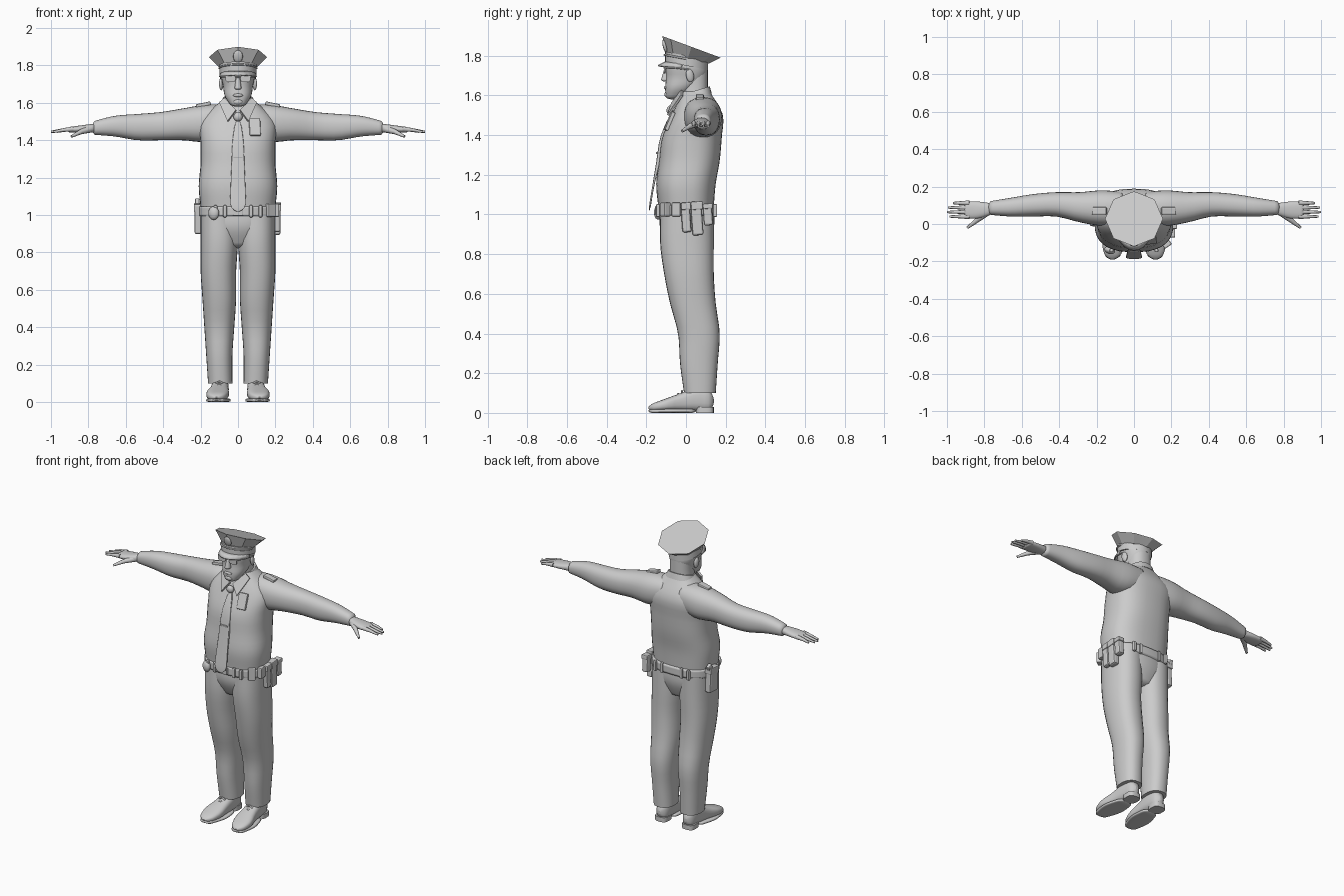
import bpy, bmesh
from math import sin, cos, pi, radians, sqrt, copysign
from mathutils import Matrix, Vector, Euler

default_cube = bpy.data.objects.get("Cube")
if default_cube:
    bpy.data.objects.remove(default_cube)

GREY = (0.6, 0.6, 0.6, 1)
material = bpy.data.materials.new("plain grey")
material.use_nodes = True
material.diffuse_color = GREY
material.node_tree.nodes["Principled BSDF"].inputs["Base Color"].default_value = GREY

# Which limits describe a cross-section, for each lofting axis
LIMITS = {'x': ("front", "back", "bottom", "top"),
          'y': ("inner", "outer", "bottom", "top"),
          'z': ("inner", "outer", "front", "back")}


def finish(name, data, mirror):
    part = bpy.data.objects.new(name, data)
    bpy.context.collection.objects.link(part)
    data.materials.append(material)
    if mirror:
        part.modifiers.new("mirror", 'MIRROR').use_mirror_merge = False
    return part


def from_bmesh(name, bm, mirror, smooth):
    bmesh.ops.recalc_face_normals(bm, faces=bm.faces)
    for face in bm.faces:
        face.smooth = smooth and len(face.verts) <= 4
    mesh = bpy.data.meshes.new(name)
    bm.to_mesh(mesh)
    bm.free()
    return finish(name, mesh, mirror)


def flow(values, t):
    """Smooth curve through evenly spaced values, or a constant."""
    if not isinstance(values, list):
        return values
    last = len(values) - 1
    i = min(int(t * last), last - 1)
    u = t * last - i
    p, q = values[i], values[i + 1]
    before = values[i - 1] if i else p + p - q
    after = values[i + 2] if i + 2 <= last else q + q - p
    slope_p, slope_q = (q - before) / 2, (after - p) / 2
    ease = u * u * (3 - 2 * u)
    return p + (q - p) * ease + u * (1 - u) * (slope_p * (1 - u) - slope_q * u)


def loft(name, axis, start, end, sides=28, steps=16, power=2.3, dome=0, lean=0,
         mirror=False, smooth=True, **limits):
    """Skin between rounded sections whose limits flow from start to end."""
    if "outer" in limits and "inner" not in limits:
        limits["inner"] = [-v for v in limits["outer"]] if isinstance(limits["outer"], list) else -limits["outer"]
    bm = bmesh.new()
    rings = []
    for k in range(steps + 1):
        t = (1 - cos(pi * k / steps)) / 2
        a_low, a_high, b_low, b_high = (flow(limits[key], t) for key in LIMITS[axis])
        edge = min(t, 1 - t)
        scale = max(.2, sqrt(1 - (1 - edge / dome) ** 2)) if edge < dome else 1
        along = start + (end - start) * t
        ring = []
        for i in range(sides):
            angle = 2 * pi * i / sides
            c, s = (copysign(abs(v) ** (2 / power), v) * scale / 2 for v in (cos(angle), sin(angle)))
            a = (a_low + a_high) / 2 + c * (a_high - a_low)
            b = (b_low + b_high) / 2 + s * (b_high - b_low)
            spot = {'x': (along, a, b), 'y': (a, along, b), 'z': (a, b, along + flow(lean, t) * b)}
            ring.append(bm.verts.new(spot[axis]))
        rings.append(ring)
    for ring, following in zip(rings, rings[1:]):
        for i in range(sides):
            bm.faces.new((ring[i - 1], ring[i], following[i], following[i - 1]))
    bm.faces.new(rings[0])
    bm.faces.new(rings[-1])
    return from_bmesh(name, bm, mirror, smooth)


def placed(location, size, turn):
    return Matrix.LocRotScale(Vector(location), Euler([radians(v) for v in turn]), Vector(size))


def box(name, location, size, turn=(0, 0, 0), bevel=.006, mirror=False):
    bm = bmesh.new()
    bmesh.ops.create_cube(bm, size=1, matrix=placed(location, size, turn))
    bmesh.ops.bevel(bm, geom=bm.edges[:], offset=bevel, segments=2, affect='EDGES', profile=.5)
    return from_bmesh(name, bm, mirror, smooth=False)


def ball(name, location, size, turn=(0, 0, 0), mirror=False):
    bm = bmesh.new()
    bmesh.ops.create_uvsphere(bm, u_segments=16, v_segments=10, radius=1, matrix=placed(location, size, turn))
    return from_bmesh(name, bm, mirror, smooth=True)


def tube(name, points, thick, thin=None, mirror=False):
    curve = bpy.data.curves.new(name, 'CURVE')
    curve.dimensions = '3D'
    curve.bevel_depth, curve.bevel_resolution, curve.use_fill_caps = thick, 2, True
    spline = curve.splines.new('POLY')
    spline.points.add(len(points) - 1)
    for i, (point, location) in enumerate(zip(spline.points, points)):
        point.co = (*location, 1)
        point.radius = 1 + ((thin or thick) / thick - 1) * i / (len(points) - 1)
    spline.use_smooth = True
    return finish(name, curve, mirror)


def panel(name, quads, thickness, mirror=False, smooth=False):
    bm = bmesh.new()
    for quad in quads:
        bm.faces.new([bm.verts.new(corner) for corner in quad])
    bmesh.ops.remove_doubles(bm, verts=bm.verts, dist=.0005)
    part = from_bmesh(name, bm, mirror, smooth)
    shell = part.modifiers.new("thickness", 'SOLIDIFY')
    shell.thickness, shell.offset = thickness, 0
    return part


def pouch(name, x, y, z, width, height):
    """Belt pouch with a closing flap."""
    box(name, (x, y, z), (.04, width, height), (4, 0, 0), bevel=.01)
    box(name + "_flap", (x * 1.01, y, z + height * .38), (.044, width + .004, height / 4), (4, 0, 0))


# Shirt and sleeves
loft("shirt", 'z', 1.04, 1.62, sides=36, steps=24, power=2.5,
     outer=[.2, .21, .2, .2, .2, .08],
     front=[-.14, -.15, -.135, -.12, -.07, -.02],
     back=[.14, .15, .17, .18, .185, .12])
loft("sleeve", 'x', .05, .78, steps=24, dome=.02, mirror=True,
     front=[0, -.01, .01, .04, .04, .04, .05],
     back=[.17, .18, .17, .17, .16, .14, .12],
     bottom=[1.42, 1.39, 1.4, 1.4, 1.4, 1.42, 1.43],
     top=[1.59, 1.59, 1.57, 1.55, 1.54, 1.53, 1.5])

# Collar, tie, badge and shoulder straps
loft("collar_band", 'z', 1.57, 1.61, steps=4, lean=.3, outer=[.1, .08], front=-.04, back=[.13, .12])
panel("collar_flap", [((.01, -.07, 1.56), (.055, -.09, 1.5), (.1, -.02, 1.6), (.07, -.02, 1.625))],
      thickness=.012, mirror=True)
loft("tie", 'z', 1.02, 1.51, power=6, dome=.1,
     outer=[.045, .04, .035, .03, .015],
     front=[-.19, -.17, -.15, -.13, -.08],
     back=[-.18, -.16, -.13, -.1, -.06])
ball("tie_knot", (0, -.08, 1.525), (.024, .018, .024))
box("tie_clip", (0, -.145, 1.31), (.05, .012, .01), bevel=.002)
box("chest_badge", (.09, -.082, 1.47), (.06, .02, .1), (-22, 0, 6))
box("shoulder_strap", (.185, .07, 1.59), (.08, .04, .02), (0, 12, 0), mirror=True)

# Hands
loft("palm", 'x', .76, .91, dome=.1, mirror=True,
     front=[.05, .03, .03], back=[.11, .12, .12], bottom=1.44, top=[1.49, 1.47])
for i, finger in enumerate(("index", "middle", "ring", "little")):
    y, tip = .04 + .024 * i, 1 - .01 * (i - 1.2) ** 2
    tube(finger + "_finger", [(.88, y, 1.46), (.93, y, 1.455), (tip, y, 1.445)], thick=.014, thin=.006, mirror=True)
tube("thumb", [(.79, .06, 1.46), (.84, .02, 1.445), (.89, -.02, 1.42)], thick=.02, thin=.007, mirror=True)

# Trousers
loft("trouser_hips", 'z', .82, 1.04, dome=.1, outer=[.1, .18, .2], front=[-.08, -.13, -.13], back=[.1, .14, .14])
loft("trouser_leg", 'z', .1, 1, steps=24, mirror=True,
     inner=[.03, .03, .02, .01, .01, 0, 0],
     outer=[.16, .17, .18, .19, .2, .2, .2],
     front=[-.01, -.03, -.04, -.08, -.11, -.13, -.13],
     back=[.15, .16, .17, .15, .14, .14, .14])

# Shoes
loft("shoe", 'y', .14, -.19, dome=.1, power=2.7, mirror=True,
     inner=[.06, .05, .05, .05, .08], outer=[.13, .14, .15, .17, .15],
     bottom=.01, top=[.11, .13, .1, .07, .04])
loft("shoe_sole", 'y', .05, -.19, dome=.1, power=4, mirror=True,
     inner=[.05, .04, .08], outer=[.14, .17, .15], bottom=0, top=.02)
loft("shoe_heel", 'z', 0, .03, steps=2, power=3, mirror=True, inner=.055, outer=.14, front=.05, back=.14)
for i in range(3):
    y, z = -.02 - .02 * i, .11 - .014 * i
    tube("shoe_lace", [(.08, y, z - .01), (.1, y, z), (.12, y, z - .01)], thick=.005, mirror=True)

# Belt and carried gear
loft("belt", 'z', .99, 1.05, steps=6, sides=36, power=2.5, dome=.01, outer=.207, front=-.146, back=.153)
box("belt_buckle", (0, -.147, 1.02), (.055, .016, .05))
for side, y in (("front", -.141), ("back", .147)):
    for x in (.07, .12):
        box("belt_keeper_" + side, (x, y, 1.02), (.02, .02, .065), mirror=True)
ball("cuff_pouch", (-.13, -.14, 1.01), (.03, .02, .036), (0, 0, -20))
box("front_pouch", (.17, -.1, 1.025), (.045, .05, .07), (0, 0, 35))
box("small_side_pouch", (.205, -.05, 1.025), (.03, .045, .07))
pouch("light_pouch", .207, 0, .985, width=.046, height=.15)
pouch("radio_pouch", .207, .055, .98, width=.056, height=.17)
pouch("spray_pouch", .207, .11, 1, width=.046, height=.11)
pouch("holster", -.212, .035, .98, width=.085, height=.16)
box("pistol_grip", (-.218, .065, 1.06), (.024, .035, .05), (-25, 0, 0))

# Head and neck
loft("neck", 'z', 1.54, 1.74, outer=[.08, .07, .07], front=-.03, back=.11)
loft("head", 'z', 1.58, 1.8, steps=20, dome=.05,
     outer=[.035, .07, .08, .09, .08],
     front=[-.1, -.105, -.1, -.1, -.08],
     back=[-.03, .04, .1, .11, .09])
loft("nose", 'z', 1.67, 1.735, dome=.15, outer=[.02, .01], front=[-.128, -.11], back=-.08)
ball("lips", (0, -.102, 1.64), (.027, .01, .009))
ball("chin", (0, -.095, 1.605), (.026, .014, .016))
ball("ear", (.09, .02, 1.7), (.011, .02, .034), (10, 0, 12), mirror=True)

# Glasses
loft("glasses_lens", 'y', -.112, -.104, steps=1, power=3, mirror=True, inner=.013, outer=.067, bottom=1.71, top=1.75)
tube("glasses_bridge", [(-.02, -.11, 1.74), (.02, -.11, 1.74)], thick=.004)
tube("glasses_arm", [(.066, -.106, 1.74), (.09, -.06, 1.74), (.094, .015, 1.73)], thick=.004, mirror=True)

# Peaked cap: flared eight-sided crown, band, visor, cord and badge
loft("cap_crown", 'z', 1.79, 1.855, sides=8, steps=1, power=2, smooth=False, lean=[-.26, -.37],
     outer=[.1, .155], front=[-.095, -.12], back=[.115, .175])
loft("cap_band", 'z', 1.75, 1.8, steps=2, power=2, lean=-.2, outer=.1, front=-.105, back=.112)


def rim(k, out):
    """Point on the visor: out is 0 at the band and 1 at the free edge."""
    angle = radians(190 + 16 * k)
    return cos(angle) * (.095 + .004 * out), sin(angle) * (.1 + .04 * out), 1.755 - .014 * sin(angle) - .02 * out


panel("cap_visor", [(rim(k, 0), rim(k, 1), rim(k + 1, 1), rim(k + 1, 0)) for k in range(10)],
      thickness=.008, smooth=True)
arc = [pi + pi * k / 12 for k in range(13)]
tube("cap_cord", [(cos(a) * .1, sin(a) * .108, 1.785 - .02 * sin(a)) for a in arc], thick=.005)
ball("cap_badge", (0, -.107, 1.848), (.026, .01, .034), (14, 0, 0))
